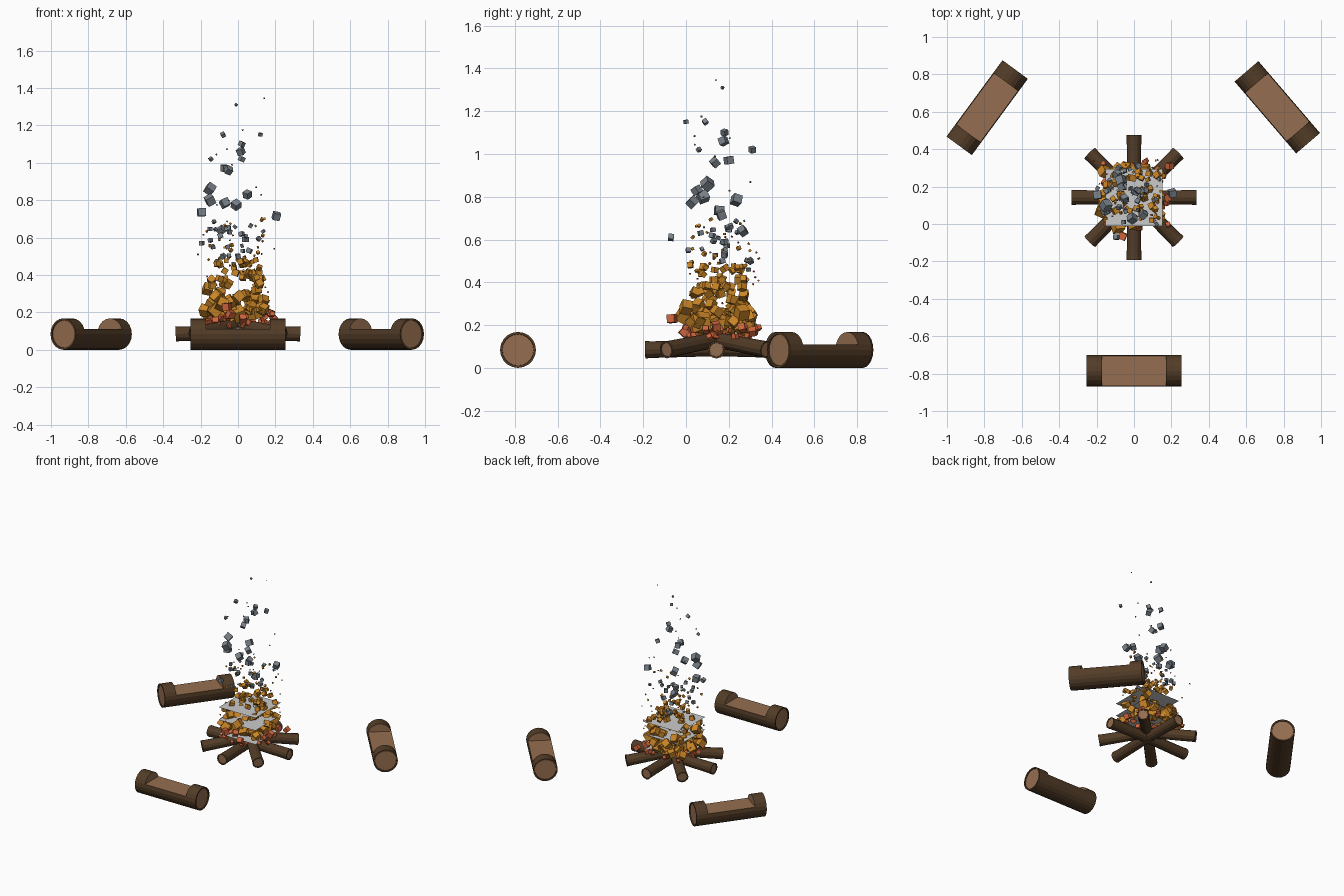
import bpy, bmesh, random
from math import pi, sin, cos, radians
from mathutils import Matrix, Vector, Euler

if "Cube" in bpy.data.objects:
    bpy.data.objects.remove(bpy.data.objects["Cube"])

random.seed(7)


def material(name, r, g, b):
    m = bpy.data.materials.new(name)
    m.diffuse_color = (r, g, b, 1)
    m.use_nodes = True
    m.node_tree.nodes["Principled BSDF"].inputs["Base Color"].default_value = m.diffuse_color
    return m


BARK = material("bark", 0.085, 0.045, 0.02)
WOOD = material("cut_wood", 0.30, 0.155, 0.08)
RED = material("ember_red", 0.64, 0.13, 0.045)
ORANGE = material("flame_orange", 0.60, 0.24, 0.02)
ASH = material("smoke_grey", 0.19, 0.22, 0.25)


def finish(bm, name, mats, matrix=None):
    me = bpy.data.meshes.new(name)
    bm.to_mesh(me)
    bm.free()
    for m in mats:
        me.materials.append(m)
    ob = bpy.data.objects.new(name, me)
    bpy.context.collection.objects.link(ob)
    if matrix:
        ob.matrix_world = matrix
    return ob


def log(name, sections, sides, matrix, floor=None):
    """Loft rings along x. Section = (x, radius, cut); cut rings are flattened at floor."""
    bm = bmesh.new()
    rings = []
    for x, r, cut in sections:
        ring = []
        for i in range(sides):
            a = 2 * pi * i / sides
            z = r * sin(a)
            if cut:
                z = min(z, floor)
            ring.append(bm.verts.new((x, r * cos(a), z)))
        rings.append(ring)
    for k in range(len(rings) - 1):
        a, b = rings[k], rings[k + 1]
        for i in range(sides):
            j = (i + 1) % sides
            f = bm.faces.new((a[i], a[j], b[j], b[i]))
            if floor is not None and (sections[k][2] or sections[k + 1][2]):
                # seat floor and notch walls show bare wood
                if min(v.co.z for v in f.verts) > floor - 1e-5:
                    f.material_index = 1
    for ring in (rings[0], rings[-1]):
        bm.faces.new(ring).material_index = 1
    bmesh.ops.remove_doubles(bm, verts=bm.verts, dist=1e-5)
    bmesh.ops.recalc_face_normals(bm, faces=bm.faces)
    return finish(bm, name, (BARK, WOOD), matrix)


# Three bench logs with a notched seat
R, SIDES = 0.084, 20
half = [(0.247, 0.073, 0), (0.253, 0.074, 0), (0.253, R, 0), (0.17, R, 0), (0.17, R, 1)]
bench = [(-x, r, c) for x, r, c in half] + half[::-1]
for name, x, y, ang in (("front_bench", 0, -0.785, 0),
                        ("left_bench", -0.785, 0.622, 53.7),
                        ("right_bench", 0.766, 0.624, -49.4)):
    m = Matrix.Translation((x, y, R)) @ Matrix.Rotation(radians(ang), 4, 'Z')
    log(name, bench, SIDES, m, R * sin(2 * pi / SIDES))

# Eight fire logs in a star, the diagonal ones leaning up to the middle
FIRE = Vector((0, 0.142, 0))
piece = [(0.0, 0.036, 0), (-0.30, 0.039, 0), (-0.325, 0.041, 0),
         (-0.325, 0.033, 0), (-0.322, 0.032, 0)]
for i in range(8):
    tilt = radians(8 if i % 2 else 1)
    turn = Matrix.Rotation(i * pi / 4, 4, 'Z')
    end = FIRE + turn @ Vector((-0.333, 0, 0.085))
    m = (Matrix.Translation(end) @ turn @ Matrix.Rotation(-tilt, 4, 'Y')
         @ Matrix.Translation((0.325, 0, 0)))
    log(f"fire_log_{i + 1}", piece, 12, m)

# Three flat square sheets stacked above the fire
for i, z in enumerate((0.17, 0.275, 0.37)):
    bm = bmesh.new()
    bmesh.ops.create_grid(bm, x_segments=1, y_segments=1, size=0.153)
    finish(bm, f"flame_sheet_{i + 1}", (), Matrix.Translation(FIRE + Vector((0, 0, z))))


def cubes(name, mat, items):
    """One object made of many randomly turned cubes (x, y, z, size)."""
    bm = bmesh.new()
    for x, y, z, s in items:
        rot = Euler([random.uniform(0, pi) for _ in range(3)]).to_matrix().to_4x4()
        bmesh.ops.create_cube(bm, size=s, matrix=Matrix.Translation((x, y, z)) @ rot)
    finish(bm, name, (mat,))


U = random.uniform

# Glowing embers low down
embers = [(U(-0.17, 0.19), U(-0.02, 0.34), U(0.13, 0.2), U(0.018, 0.036)) for _ in range(50)]
embers += [(-0.06, -0.065, 0.23, 0.038), (0.19, 0.31, 0.17, 0.033)]
embers += [(U(-0.22, 0.2), U(-0.05, 0.35), U(0.25, 0.65), 0.007) for _ in range(20)]
cubes("embers", RED, embers)

# Flame cubes shrinking as they rise
flames = []
for i in range(95):
    t = random.random() ** 1.5
    w = 0.165 - 0.04 * t
    flames.append((U(-w, w) - 0.015, 0.142 + U(-w, w), 0.19 + 0.3 * t,
                   U(0.75, 1.15) * (0.056 - 0.03 * t)))
flames += [(U(-0.17, 0.15), U(0.0, 0.3), U(0.45, 0.72), U(0.008, 0.018)) for _ in range(25)]
cubes("flames", ORANGE, flames)

# Smoke cubes drifting upward
smoke = [
    (-0.01, 0.17, 1.31, 0.012), (-0.08, 0.09, 1.15, 0.022), (0.12, 0.0, 1.15, 0.018),
    (0.02, 0.18, 1.10, 0.026), (0.015, 0.175, 1.06, 0.034), (-0.145, 0.06, 1.02, 0.018),
    (0.02, 0.31, 1.02, 0.026), (-0.07, 0.2, 0.97, 0.035), (-0.05, 0.135, 0.96, 0.034),
    (-0.15, 0.1, 0.86, 0.045), (0.05, 0.05, 0.83, 0.035), (-0.15, 0.08, 0.80, 0.045),
    (-0.07, 0.235, 0.785, 0.042), (-0.01, 0.03, 0.775, 0.04), (-0.195, 0.155, 0.735, 0.042),
    (0.205, 0.165, 0.715, 0.038), (-0.09, 0.265, 0.64, 0.035), (-0.055, 0.2, 0.65, 0.03),
    (-0.195, 0.19, 0.57, 0.022), (-0.095, -0.07, 0.61, 0.026), (0.04, 0.18, 0.59, 0.026),
    (-0.08, 0.3, 0.5, 0.024), (0.0, 0.17, 0.5, 0.024), (0.06, 0.18, 0.53, 0.026)]
smoke += [(U(-0.18, 0.14), U(0.0, 0.3), U(0.45, 0.7), U(0.01, 0.024)) for _ in range(18)]
smoke += [(U(-0.2, 0.2), U(0.0, 0.32), U(0.5, 1.2), 0.007) for _ in range(15)]
smoke.append((0.14, 0.14, 1.345, 0.006))
cubes("smoke", ASH, smoke)
